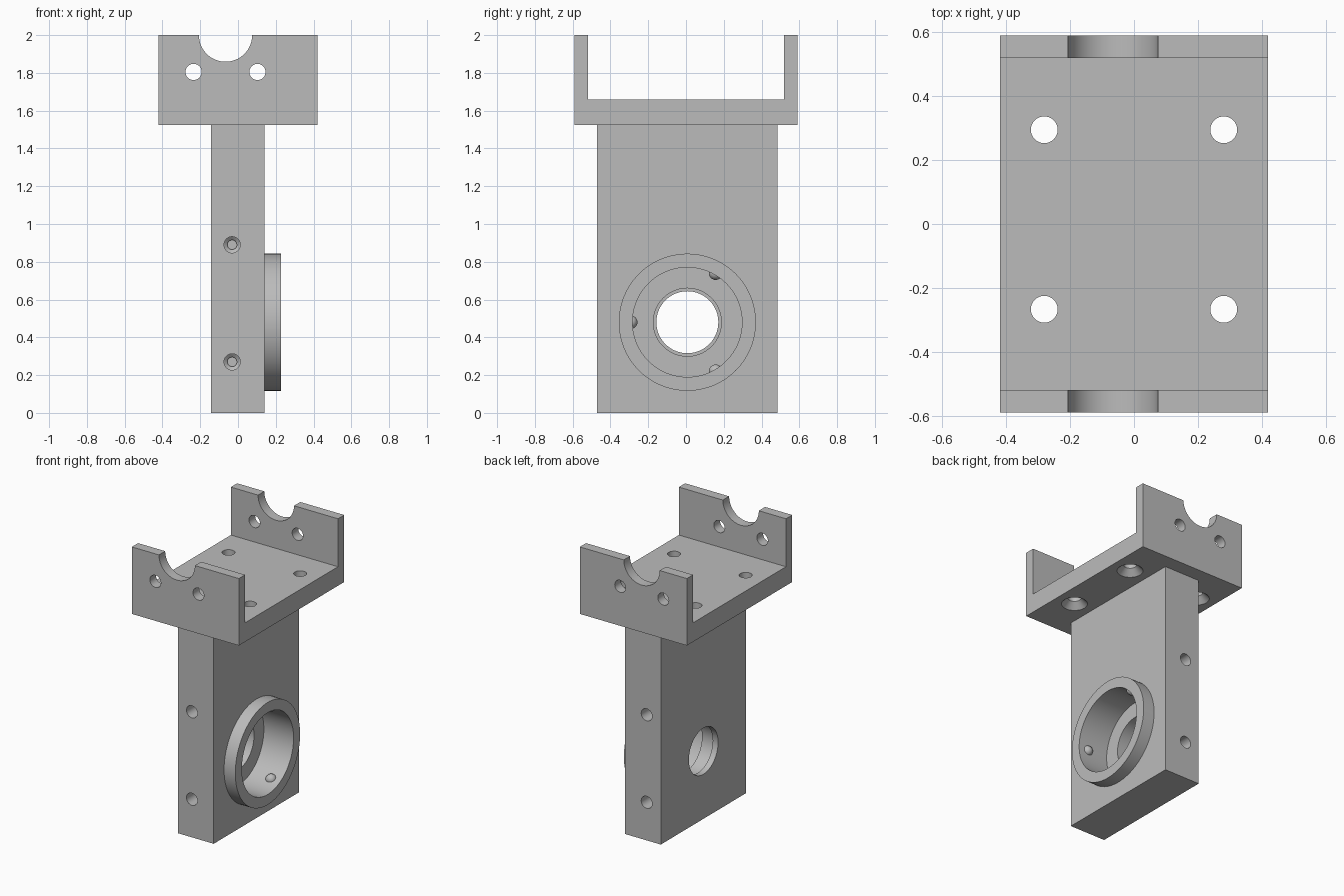
import bpy, bmesh, math
from mathutils import Vector

if "Cube" in bpy.data.objects:
    bpy.data.objects.remove(bpy.data.objects["Cube"])

grey = bpy.data.materials.new("machined grey")
grey.diffuse_color = (0.5, 0.5, 0.5, 1)
grey.use_nodes = True
grey.node_tree.nodes["Principled BSDF"].inputs["Base Color"].default_value = grey.diffuse_color


def finish(name, bm):
    bmesh.ops.recalc_face_normals(bm, faces=bm.faces)
    me = bpy.data.meshes.new(name)
    bm.to_mesh(me)
    bm.free()
    me.materials.append(grey)
    ob = bpy.data.objects.new(name, me)
    bpy.context.collection.objects.link(ob)
    return ob


def box(name, lo, hi):
    lo, hi = Vector(lo), Vector(hi)
    bm = bmesh.new()
    bmesh.ops.create_cube(bm, size=1)
    for v in bm.verts:
        v.co = (lo + hi) / 2 + v.co * (hi - lo)
    return finish(name, bm)


def turned(name, origin, axis, profile, n=48):
    """Solid of revolution; profile is (distance along axis, radius)."""
    bm = bmesh.new()
    rot = Vector(axis).to_track_quat('Z', 'Y')
    rings = []
    for d, r in profile:
        rings.append([bm.verts.new(Vector(origin) + rot @ Vector(
            (r * math.cos(math.tau * i / n), r * math.sin(math.tau * i / n), d)))
            for i in range(n)])
    for a, b in zip(rings, rings[1:]):
        for i in range(n):
            j = (i + 1) % n
            bm.faces.new((a[i], a[j], b[j], b[i]))
    bm.faces.new(rings[0])
    bm.faces.new(rings[-1])
    return finish(name, bm)


def combine(target, tool, op='DIFFERENCE'):
    mod = target.modifiers.new("combine", 'BOOLEAN')
    mod.operation, mod.object, mod.solver = op, tool, 'EXACT'
    bpy.context.view_layer.objects.active = target
    bpy.ops.object.modifier_apply(modifier=mod.name)
    bpy.data.objects.remove(tool)


def smooth(ob):
    bpy.ops.object.select_all(action='DESELECT')
    ob.select_set(True)
    bpy.context.view_layer.objects.active = ob
    bpy.ops.object.shade_smooth_by_angle(angle=math.radians(30))


# Saddle: U-shaped channel extruded across x
W, L, INNER, Z0, ZF, ZT = 0.42, 0.59, 0.52, 1.525, 1.66, 2.0
profile = [(-L, Z0), (L, Z0), (L, ZT), (INNER, ZT), (INNER, ZF),
           (-INNER, ZF), (-INNER, ZT), (-L, ZT)]
bm = bmesh.new()
face = bm.faces.new([bm.verts.new((-W, y, z)) for y, z in profile])
ext = bmesh.ops.extrude_face_region(bm, geom=[face])
bmesh.ops.translate(bm, vec=(2 * W, 0, 0),
                    verts=[g for g in ext["geom"] if isinstance(g, bmesh.types.BMVert)])
saddle = finish("saddle_channel", bm)

# Half-round shaft notch and bolt holes through both flanges
CX = -0.066
combine(saddle, turned("cutter", (CX, -0.8, ZT), (0, 1, 0), [(0, 0.141), (1.6, 0.141)], 64))
for dx in (-0.169, 0.169):
    combine(saddle, turned("cutter", (CX + dx, -0.8, 1.805), (0, 1, 0),
                           [(0, 0.043), (1.6, 0.043)], 32))

# Floor holes, countersunk from below
for x in (-0.281, 0.281):
    for y in (-0.267, 0.295):
        combine(saddle, turned("cutter", (x, y, Z0), (0, 0, 1),
                               [(-0.02, 0.105), (0.043, 0.042), (0.3, 0.042)], 32))

# Post with raised bearing collar
Y0, Y1, BY, BZ = -0.472, 0.485, 0.007, 0.48
post = box("post", (-0.142, Y0, 0), (0.14, Y1, Z0))
combine(post, turned("collar", (0, BY, BZ), (1, 0, 0), [(0.05, 0.363), (0.228, 0.363)], 96), 'UNION')

# Stepped bore: bearing pocket, relief and retaining lip
combine(post, turned("cutter", (0, BY, BZ), (1, 0, 0),
                     [(-0.3, 0.164), (-0.1, 0.164), (-0.1, 0.18), (-0.005, 0.18),
                      (-0.005, 0.29), (0.4, 0.29)], 96))

# Blind screw holes with conical ends on front and back edges
for z in (0.27, 0.89):
    for y, d in ((Y0, 1), (Y1, -1)):
        combine(post, turned("cutter", (-0.031, y, z), (0, d, 0),
                             [(-0.05, 0.043), (0.17, 0.043), (0.185, 0.025), (0.2, 0.025)], 32))

# Three small retaining domes inside the pocket
for k in range(3):
    a = math.pi + k * math.tau / 3
    bm = bmesh.new()
    bmesh.ops.create_uvsphere(bm, u_segments=24, v_segments=12, radius=0.036)
    bmesh.ops.translate(bm, verts=bm.verts, vec=(
        0.15, BY + 0.3 * math.cos(a), BZ + 0.3 * math.sin(a)))
    smooth(finish(f"retaining_dome_{k + 1}", bm))

smooth(saddle)
smooth(post)
